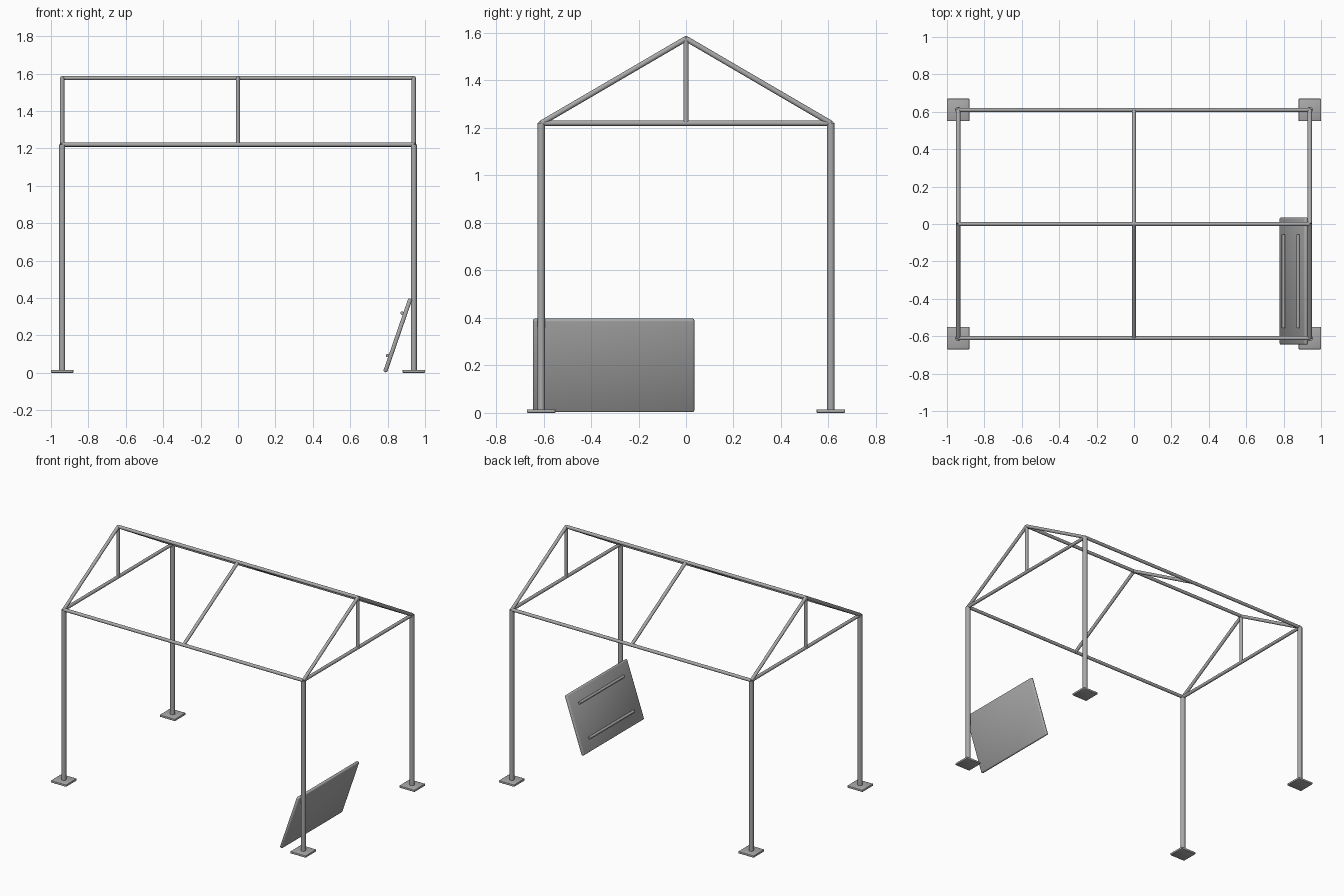
import bpy
import math
from mathutils import Vector, Matrix

cube = bpy.data.objects.get("Cube")
if cube:
    bpy.data.objects.remove(cube, do_unlink=True)

# Single steel colour
STEEL = (0.4, 0.4, 0.4, 1.0)
steel = bpy.data.materials.new("steel_grey")
steel.use_nodes = True
steel.diffuse_color = STEEL
steel.node_tree.nodes["Principled BSDF"].inputs["Base Color"].default_value = STEEL

HALF_X, HALF_Y = 0.94, 0.61
EAVE, RIDGE = 1.22, 1.576
LEG_R, BAR_R = 0.016, 0.0115


def tube(name, start, end, radius):
    """Round tube running from one point to another."""
    a, b = Vector(start), Vector(end)
    bpy.ops.mesh.primitive_cylinder_add(
        vertices=20, radius=radius, depth=(b - a).length, location=(a + b) / 2,
        rotation=(b - a).to_track_quat("Z", "Y").to_euler())
    obj = bpy.context.object
    obj.name = name
    obj.data.materials.append(steel)
    bpy.ops.object.shade_smooth_by_angle(angle=math.radians(40))
    return obj


def slab(name, location, size, bevel, tilt=0.0):
    """Flat plate with softened edges, tilted about the y axis."""
    bpy.ops.mesh.primitive_cube_add(size=1, location=location, rotation=(0, tilt, 0))
    obj = bpy.context.object
    obj.name = name
    obj.data.transform(Matrix.Diagonal((*size, 1)))
    obj.data.materials.append(steel)
    mod = obj.modifiers.new("soft_edges", "BEVEL")
    mod.width = bevel
    mod.segments = 2
    bpy.ops.object.shade_smooth()
    return obj


# Legs with foot plates
for sx, x_name in ((-1, "right"), (1, "left")):
    for sy, y_name in ((-1, "front"), (1, "back")):
        x, y = sx * HALF_X, sy * HALF_Y
        label = f"{y_name}_{x_name}"
        tube(f"{label}_leg", (x, y, 0.008), (x, y, EAVE), LEG_R)
        slab(f"{label}_foot_plate", (x, y, 0.0075), (0.12, 0.12, 0.015), 0.003)

# Long beams: two eaves and the ridge
for name, y, z in (("front_eave_beam", -HALF_Y, EAVE),
                   ("back_eave_beam", HALF_Y, EAVE),
                   ("ridge_beam", 0, RIDGE)):
    tube(name, (-HALF_X, y, z), (HALF_X, y, z), BAR_R)

# Rafters at both ends and in the middle
for x, x_name in ((-HALF_X, "right"), (0, "middle"), (HALF_X, "left")):
    for sy, y_name in ((-1, "front"), (1, "back")):
        tube(f"{x_name}_{y_name}_rafter", (x, sy * HALF_Y, EAVE), (x, 0, RIDGE), BAR_R)

# Gable ties and king posts
for x, x_name in ((-HALF_X, "right"), (HALF_X, "left")):
    tube(f"{x_name}_tie_beam", (x, -HALF_Y, EAVE), (x, HALF_Y, EAVE), BAR_R)
    tube(f"{x_name}_king_post", (x, 0, EAVE), (x, 0, RIDGE), BAR_R)

# Panel leaning on the front left leg, with two rails on its inner face
TILT = math.radians(19)
centre = Vector((0.854, -0.305, 0.2))
slab("leaning_panel", centre, (0.022, 0.68, 0.415), 0.008, TILT)
turn = Matrix.Rotation(TILT, 3, "Y")
for height, name in ((-0.12, "lower_rail"), (0.12, "upper_rail")):
    ends = [centre + turn @ Vector((-0.017, y, height)) for y in (-0.25, 0.25)]
    tube(name, ends[0], ends[1], 0.009)
